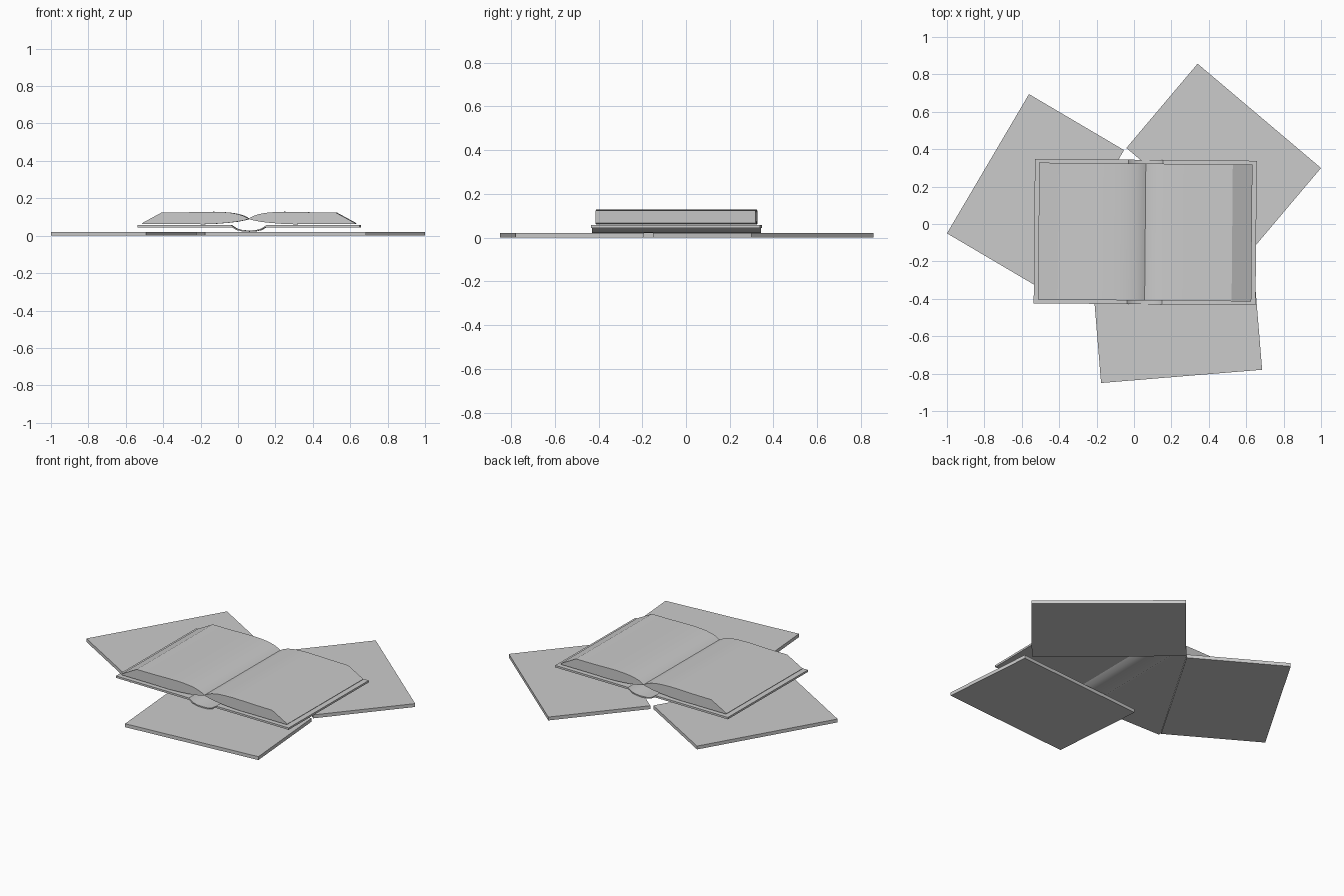
import bpy, bmesh, math
from mathutils import Vector, Matrix

if "Cube" in bpy.data.objects:
    bpy.data.objects.remove(bpy.data.objects["Cube"])

BOOK = Matrix.Translation((0.06, -0.043, 0)) @ Matrix.Rotation(math.radians(-0.5), 4, 'Z')


def prism(name, faces, offset, matrix=Matrix(), smooth=None):
    """Extrude closed outlines (lists of 3D points) along an offset vector."""
    bm = bmesh.new()
    for pts in faces:
        face = bm.faces.new([bm.verts.new(p) for p in pts])
        ext = bmesh.ops.extrude_face_region(bm, geom=[face], use_keep_orig=True)
        bmesh.ops.translate(bm, vec=offset,
                            verts=[v for v in ext['geom'] if isinstance(v, bmesh.types.BMVert)])
    bmesh.ops.recalc_face_normals(bm, faces=bm.faces)
    bmesh.ops.triangulate(bm, faces=[f for f in bm.faces if len(f.verts) > 4])
    bm.transform(matrix)
    mesh = bpy.data.meshes.new(name)
    bm.to_mesh(mesh)
    bm.free()
    ob = bpy.data.objects.new(name, mesh)
    bpy.context.collection.objects.link(ob)
    if smooth:
        bpy.ops.object.select_all(action='DESELECT')
        ob.select_set(True)
        bpy.context.view_layer.objects.active = ob
        bpy.ops.object.shade_smooth_by_angle(angle=math.radians(smooth))
    return ob


# Loose sheets scattered under the book: corner and direction of the long edge
def sheet(name, corner, degrees, side):
    a = math.radians(degrees)
    u = Vector((math.cos(a), math.sin(a), 0)) * 0.864
    v = Vector((-math.sin(a), math.cos(a), 0)) * 0.59 * side
    c = Vector((*corner, 0))
    prism(name, [[c, c + u, c + u + v, c + v]], (0, 0, 0.021))


sheet("left_sheet", (-1.0, -0.05), 59.5, -1)
sheet("right_sheet", (0.34, 0.857), -40.2, -1)
sheet("front_sheet", (-0.176, -0.85), 4.7, 1)

# Open cover: two boards joined by a sagging spine
under = [(0.593, 0.045), (0.135, 0.045), (0.09, 0.045), (0.065, 0.030), (0.035, 0.023)]
upper = [(0.038, 0.030), (0.067, 0.038), (0.085, 0.050), (0.093, 0.056), (0.135, 0.057), (0.593, 0.057)]
outline = (under + [(0, 0.021)] + [(-x, z) for x, z in reversed(under)]
           + [(-x, z) for x, z in reversed(upper)] + [(0, 0.028)] + upper)
prism("cover", [[(x, -0.386, z) for x, z in outline]], (0, 0.772, 0), BOOK, 30)

# Two page blocks meeting at the gutter
page = [(0.0, 0.091), (0.012, 0.098), (0.03, 0.107), (0.055, 0.115), (0.09, 0.122),
        (0.135, 0.126), (0.19, 0.128), (0.26, 0.127), (0.33, 0.125), (0.465, 0.124),
        (0.57, 0.067), (0.566, 0.062), (0.35, 0.062), (0.24, 0.061), (0.17, 0.064),
        (0.11, 0.069), (0.06, 0.075), (0.025, 0.082), (0.0, 0.089)]
for name, s in (("left_pages", -1), ("right_pages", 1)):
    prism(name, [[(s * x, -0.366, z) for x, z in page]], (0, 0.732, 0), BOOK, 24)
